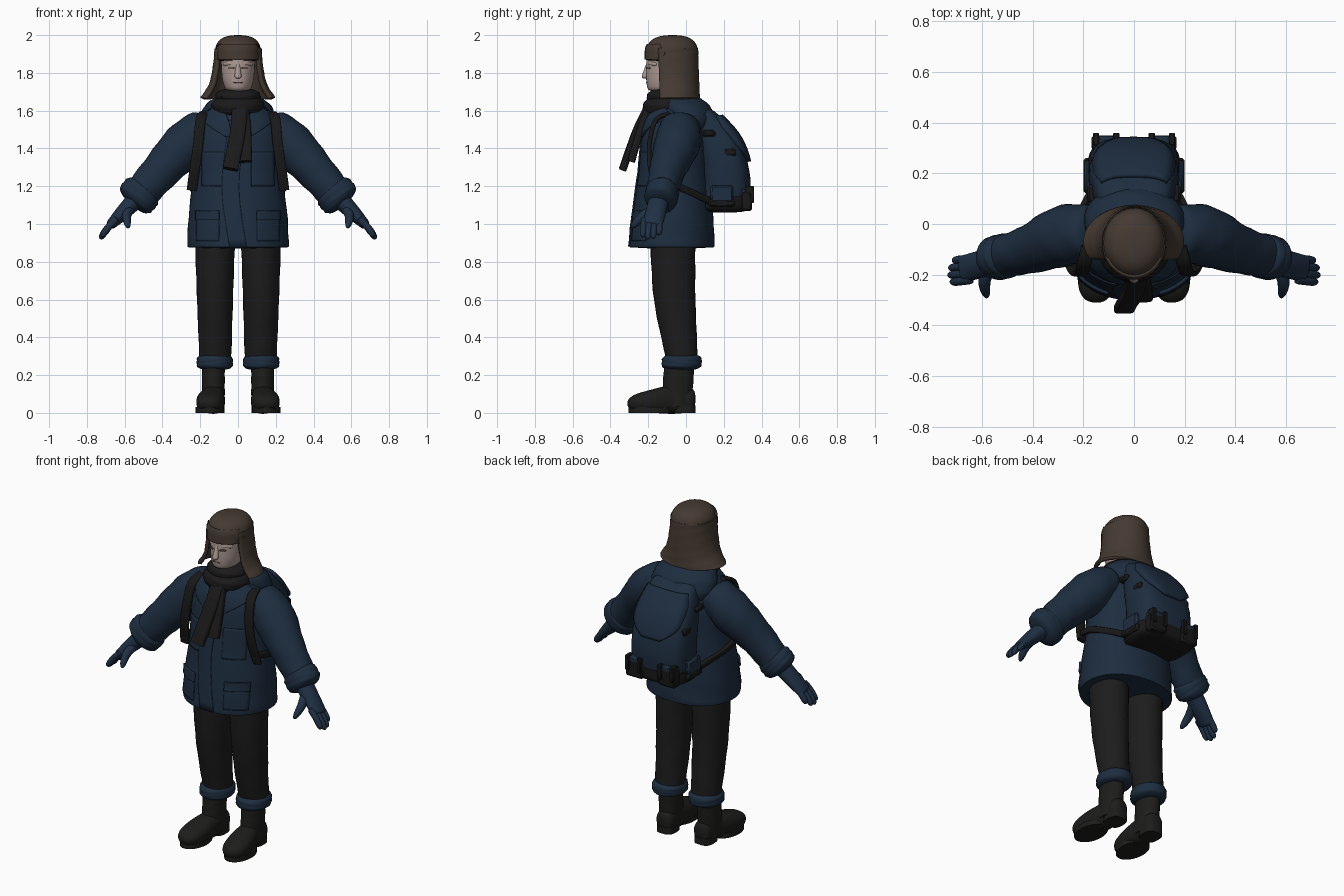
import bpy, bmesh, math
from mathutils import Vector
from mathutils.bvhtree import BVHTree

cube = bpy.data.objects.get("Cube")
if cube:
    bpy.data.objects.remove(cube, do_unlink=True)


def material(name, red, green, blue):
    mat = bpy.data.materials.new(name)
    mat.use_nodes = True
    mat.diffuse_color = (red, green, blue, 1)
    shader = mat.node_tree.nodes["Principled BSDF"]
    shader.inputs["Base Color"].default_value = (red, green, blue, 1)
    shader.inputs["Roughness"].default_value = 0.9
    return mat


NAVY = material("navy cloth", .0125, .026, .05)
GLOVE = material("glove blue", .014, .029, .058)
BLACK = material("black webbing", .009, .009, .009)
TROUSER = material("charcoal trousers", .012, .012, .012)
SCARF = material("dark wool", .011, .01, .01)
LEATHER = material("boot leather", .012, .012, .011)
FUR = material("brown fur", .06, .042, .032)
SKIN = material("skin", .42, .32, .29)
SHADE = material("eye and lip line", .12, .09, .08)


def finish(name, bm, mat, mirror=False, thick=0, bevel=0):
    """Turn a bmesh into a smooth-shaded object, optionally paired across x."""
    bmesh.ops.recalc_face_normals(bm, faces=bm.faces)
    mesh = bpy.data.meshes.new(name)
    bm.to_mesh(mesh)
    bm.free()
    mesh.materials.append(mat)
    part = bpy.data.objects.new(name, mesh)
    bpy.context.collection.objects.link(part)
    if thick:
        shell = part.modifiers.new("thickness", "SOLIDIFY")
        shell.thickness, shell.offset = thick, 0
    if bevel:
        part.modifiers.new("soft edges", "BEVEL").width = bevel
    if mirror:
        part.modifiers.new("mirror", "MIRROR").use_mirror_merge = False
    bpy.ops.object.select_all(action="DESELECT")
    part.select_set(True)
    bpy.context.view_layer.objects.active = part
    bpy.ops.object.shade_smooth_by_angle(angle=math.radians(50))
    return part


def sample(values, t):
    """Read a smooth curve through evenly spaced values; a plain number is constant."""
    if not isinstance(values, list):
        return values
    last = len(values) - 1
    i = min(int(t * last), last - 1)
    t = t * last - i
    b, c = values[i], values[i + 1]
    start = (c - values[max(i - 1, 0)]) / 2
    end = (values[min(i + 2, last)] - b) / 2
    ease = t * t * (3 - 2 * t)
    return b + (c - b) * ease + start * (t * (1 - t) ** 2) - end * (t * t * (1 - t))


def dome(t, length):
    """Quarter-circle rounding over the first part of a loft."""
    return 1 if t >= length else math.sqrt(max(0, 1 - (1 - t / length) ** 2))


def power(value, p):
    return math.copysign(abs(value) ** (2 / p), value)


def loft(name, mat, path, width, depth, ends=(0, 0), axis=None, ref=(0, 1, 0), p=2,
         sides=32, steps=24, fold=0, arc=None, **options):
    """Sweep a superellipse along a path; depth is measured along ref."""
    path = [Vector(point) for point in path]
    times = [(1 - math.cos(math.pi * i / steps)) / 2 for i in range(steps + 1)]
    centres = [sample(path, t) for t in times]
    low, high = arc or (0, 360)
    bm, rows = bmesh.new(), []
    for i, t in enumerate(times):
        along = Vector(axis) if axis else centres[min(i + 1, steps)] - centres[max(i - 1, 0)]
        along.normalize()
        v = Vector(ref)
        v = (v - along * v.dot(along)).normalized()
        u = v.cross(along)
        scale = max(.01, dome(t, ends[0]) * dome(1 - t, ends[1]))
        row = []
        for j in range(sides + bool(arc)):
            angle = math.radians(low + (high - low) * j / sides)
            grow = scale * (1 + fold * math.sin(3 * angle + 30 * t))
            row.append(bm.verts.new(centres[i]
                       + u * power(math.cos(angle), p) * sample(width, t) * grow
                       + v * power(math.sin(angle), p) * sample(depth, t) * grow))
        rows.append(row)
    for a, b in zip(rows, rows[1:]):
        for j in range(sides):
            k = (j + 1) % len(a)
            bm.faces.new((a[j], a[k], b[k], b[j]))
    if not arc:
        bm.faces.new(rows[0])
        bm.faces.new(rows[-1])
    return finish(name, bm, mat, **options)


def upright(name, mat, path, width, depth, **options):
    """Loft whose sections stay level."""
    return loft(name, mat, path, width, depth, axis=(0, 0, 1), **options)


def box(name, loc, size, mat=BLACK, bevel=.01):
    bm = bmesh.new()
    bmesh.ops.create_cube(bm, size=1)
    bmesh.ops.scale(bm, vec=size, verts=bm.verts)
    bmesh.ops.translate(bm, vec=loc, verts=bm.verts)
    return finish(name, bm, mat, mirror=True, bevel=bevel)


def patch(name, mat, base, path, width, side=-1, thick=.012, mirror=False):
    """Strip following (x, z) points, laid on the front or back of a part."""
    mesh = base.data
    tree = BVHTree.FromPolygons([v.co for v in mesh.vertices],
                                [f.vertices for f in mesh.polygons])
    path = [Vector(point) for point in path]
    bm, rows, cells = bmesh.new(), [], 10
    for i in range(cells + 1):
        x, z = sample(path, i / cells)
        row = []
        for j in range(cells + 1):
            across = x + sample(width, i / cells) * (2 * j / cells - 1)
            hit = tree.ray_cast(Vector((across, side * 2, z)), Vector((0, -side, 0)))[0]
            hit = hit or tree.find_nearest(Vector((across, side * .1, z)))[0]
            row.append(bm.verts.new(hit + Vector((0, side * thick * .3, 0))))
        rows.append(row)
    for a, b in zip(rows, rows[1:]):
        for j in range(cells):
            bm.faces.new((a[j], a[j + 1], b[j + 1], b[j]))
    return finish(name, bm, mat, mirror, thick)


# Trousers, turned cuffs and boots
upright("trouser_legs", TROUSER, [(.122, -.07, .95), (.122, -.06, .6), (.12, -.015, .24)],
        [.107, .095, .083], [.12, .11, .08], fold=.012, mirror=True)
upright("trouser_cuffs", NAVY, [(.123, -.025, .225), (.123, -.02, .315)], .096, .106,
        ends=(.35, .4), fold=.015, mirror=True)
upright("boot_shafts", LEATHER, [(.13, -.05, .03), (.13, -.035, .27)], .06, .08,
        fold=.012, mirror=True)
loft("boot_feet", LEATHER, [(.125, .05, .065), (.13, -.07, .07), (.145, -.19, .06),
     (.155, -.31, .045)], [.05, .06, .075, .06], [.06, .075, .06, .04],
     ends=(.1, .2), ref=(0, 0, 1), p=2.4, mirror=True)
upright("boot_soles", LEATHER, [(.15, -.19, 0), (.15, -.19, .03)], .075, .115,
        steps=2, mirror=True)
upright("boot_heels", LEATHER, [(.127, -.01, 0), (.127, -.01, .04)], .055, .06,
        p=3, steps=2, mirror=True)

# Coat body, hood and sleeves
coat = upright("coat", NAVY, [(0, -.075, .87), (0, -.05, 1.67)],
               [.27, .262, .238, .225, .09], [.227, .215, .19, .168, .09],
               ends=(.02, .02), sides=48, p=2.15, fold=.006)
upright("hood", NAVY, [(0, .07, 1.46), (0, .01, 1.58), (0, -.04, 1.685)],
        [.09, .19, .18, .1], [.06, .12, .14, .09], ends=(.1, .05), fold=.012)
loft("sleeves", NAVY, [(.15, -.03, 1.54), (.27, -.045, 1.43), (.41, -.1, 1.28),
     (.53, -.13, 1.14)], [.09, .12, .102, .09], [.1, .12, .095, .08],
     ends=(.1, 0), fold=.02, mirror=True)
loft("sleeve_cuffs", NAVY, [(.485, -.12, 1.195), (.565, -.14, 1.105)], .108, .088,
     ends=(.35, .4), fold=.02, mirror=True)
patch("coat_placket", NAVY, coat, [(0, 1.55), (-.04, 1.2), (0, .88)], .045, thick=.008)
patch("lapels", NAVY, coat, [(.13, 1.61), (.12, 1.55), (.05, 1.46)], [.05, .07, .015],
      thick=.015, mirror=True)
for name, x, bottom, top, thick in (("pocket_flaps", .16, 1.02, 1.07, .018),
                                    ("pockets", .16, .91, 1.05, .007),
                                    ("chest_pockets", .13, 1.2, 1.38, .007)):
    patch(name, NAVY, coat, [(x, bottom), (x, top)], .06, thick=thick, mirror=True)

# Gloves: four fingers fanned from each palm, and a thumb
loft("glove_palms", GLOVE, [(.53, -.14, 1.14), (.61, -.16, 1.06), (.68, -.18, .99)],
     [.05, .04, .025], .054, ends=(0, .1), mirror=True)
for i, reach in enumerate((.9, 1, .97, .8)):
    root = Vector((.64, -.22 + .028 * i, 1.03))
    loft("glove_finger", GLOVE, [root, root + Vector((.05, -.006, -.05)) * reach,
         root + Vector((.09, -.01, -.11)) * reach], .018, .017, ends=(.1, .3),
         sides=12, steps=12, mirror=True)
loft("glove_thumbs", GLOVE, [(.57, -.17, 1.08), (.59, -.23, 1.04), (.58, -.29, .98)],
     [.025, .025, .016], [.025, .024, .015], ends=(0, .3), ref=(1, 0, 0), sides=16,
     mirror=True)

# Head and face
head = upright("head", SKIN, [(0, -.11, 1.695), (0, -.085, 1.93)], [.06, .083, .09, .09],
               [.09, .108, .117, .12], ends=(.15, 0))
upright("nose", SKIN, [(0, -.195, 1.86), (0, -.22, 1.77)], [.009, .02], [.012, .019],
        ends=(.1, .25), sides=16)
loft("brows", SKIN, [(0, -.198, 1.845), (.04, -.19, 1.85), (.075, -.155, 1.845)], .009, .011,
     ref=(0, 0, 1), ends=(.2, .2), sides=12, mirror=True)
patch("eyes", SHADE, head, [(.036, 1.832), (.036, 1.82)], [.01, .017, .01], thick=.004, mirror=True)
patch("mouth", SHADE, head, [(0, 1.752), (0, 1.748)], .022, thick=.004)

# Fur hat with folded front and long neck flap
hat = upright("hat_crown", FUR, [(0, -.075, 1.86), (0, -.072, 2)], .122, .137, ends=(.1, .6))
patch("hat_front_flap", FUR, hat, [(0, 1.87), (0, 1.95)], [.11, .118, .1], thick=.01)
upright("hat_neck_flap", FUR, [(0, -.078, 1.93), (0, -.068, 1.665)],
        [.115, .121, .142, .19], .132, arc=(-30, 210), sides=40, fold=.006, thick=.02)

# Scarf wraps and hanging ends
for name, low, high, size in (("scarf_lower_wrap", 1.56, 1.685, .142),
                              ("scarf_upper_wrap", 1.63, 1.72, .12)):
    upright(name, SCARF, [(0, -.095, low), (0, -.09, high)], size, size * .96,
            ends=(.5, .5), fold=.018)
for name, path, size in (
        ("scarf_end_long", [(.01, -.19, 1.64), (0, -.26, 1.5), (-.04, -.335, 1.29)], .041),
        ("scarf_end_short", [(.02, -.19, 1.63), (.035, -.24, 1.5), (.04, -.29, 1.33)], .034)):
    loft(name, SCARF, path, size, .02, p=4, sides=24, fold=.02)

# Backpack body, lid, base and pouches
pack = upright("backpack", NAVY, [(0, .2, 1.08), (0, .21, 1.25), (0, .17, 1.45), (0, .08, 1.62)],
               [.17, .18, .172, .13], [.13, .13, .112, .05], ends=(.1, .1), p=3, fold=.006)
patch("backpack_lid", NAVY, pack, [(0, 1.57), (0, 1.33)], [.13, .155, .145, .06],
      side=1, thick=.024)
upright("backpack_base", BLACK, [(0, .205, 1.06), (0, .205, 1.15)], .184, .135,
        ends=(.3, .1), p=3.2, steps=10)
box("back_pouches", (.11, .32, 1.12), (.115, .06, .1))
box("back_pouch_flaps", (.11, .318, 1.165), (.1, .06, .06), NAVY)
for x in (.07, .15):
    box("pouch_straps", (x, .335, 1.155), (.025, .05, .09), bevel=.004)
box("side_pouches", (.175, .19, 1.16), (.04, .12, .09), NAVY)
box("side_pouch_trim", (.178, .19, 1.11), (.044, .14, .04))
box("side_clips_low", (.163, .23, 1.38), (.03, .07, .045))
box("side_clips_high", (.165, .12, 1.48), (.04, .07, .035))

# Shoulder straps down the chest, and lower straps back to the pack base
for name, path, size in (
        ("shoulder_straps", [(.18, -.09, 1.585), (.198, -.16, 1.55), (.21, -.193, 1.43),
                             (.228, -.19, 1.3), (.245, -.16, 1.18)], (.012, .027)),
        ("lower_straps", [(.235, -.18, 1.23), (.252, -.05, 1.2), (.17, .13, 1.12)],
         (.018, .012))):
    loft(name, BLACK, path, *size, ref=(1, 0, 0), p=4, sides=20, mirror=True)
